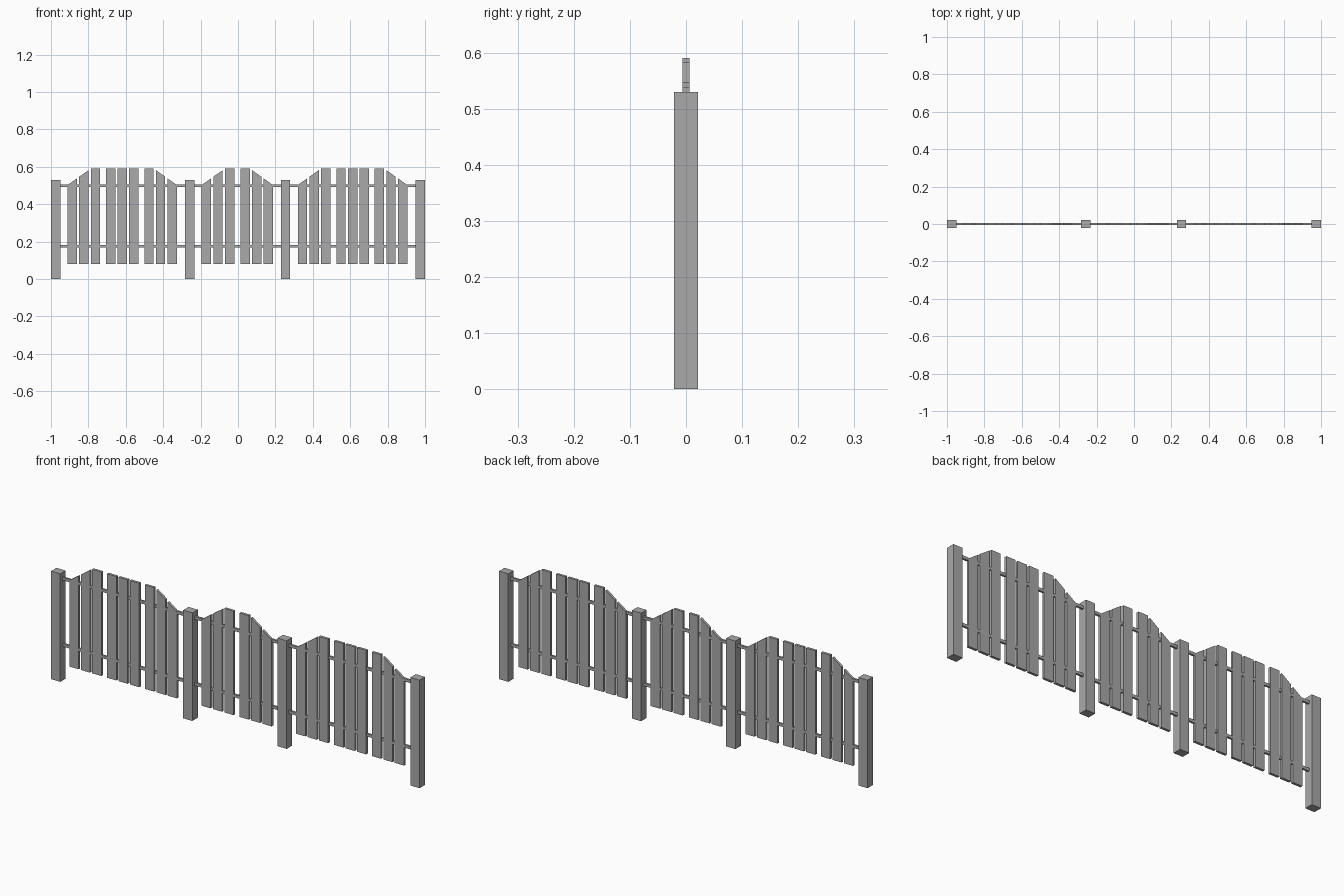
import bpy
import bmesh

cube = bpy.data.objects.get("Cube")
if cube:
    bpy.data.objects.remove(cube, do_unlink=True)

grey = bpy.data.materials.new("weathered grey")
grey.use_nodes = True
grey.diffuse_color = (0.4, 0.4, 0.4, 1)
grey.node_tree.nodes["Principled BSDF"].inputs["Base Color"].default_value = (0.4, 0.4, 0.4, 1)


def extrude_profile(name, points, depth):
    """Flat x-z outline given thickness along y, centred on y = 0."""
    bm = bmesh.new()
    face = bm.faces.new([bm.verts.new((x, -depth / 2, z)) for x, z in points])
    moved = bmesh.ops.extrude_face_region(bm, geom=[face])["geom"]
    verts = [v for v in moved if isinstance(v, bmesh.types.BMVert)]
    bmesh.ops.translate(bm, verts=verts, vec=(0, depth, 0))
    bmesh.ops.recalc_face_normals(bm, faces=bm.faces)
    mesh = bpy.data.meshes.new(name)
    bm.to_mesh(mesh)
    bm.free()
    mesh.materials.append(grey)
    obj = bpy.data.objects.new(name, mesh)
    bpy.context.collection.objects.link(obj)
    return obj


def block(name, x0, x1, z0, z1, depth):
    return extrude_profile(name, [(x0, z0), (x1, z0), (x1, z1), (x0, z1)], depth)


POST_W, POST_H, POST_D = 0.05, 0.53, 0.042
PLANK_W, PLANK_D, PITCH = 0.05, 0.0125, 0.062
BOTTOM, SHOULDER, CREST, SLOPE = 0.08, 0.503, 0.59, 0.71

# Posts
for x in (-0.975, -0.258, 0.254, 0.975):
    block("post", x - POST_W / 2, x + POST_W / 2, 0, POST_H, POST_D)

# Rails running through the planks
for name, z in (("lower_rail", 0.175), ("upper_rail", 0.5)):
    block(name, -0.96, 0.96, z - 0.007, z + 0.007, 0.010)

# Panels of planks in groups of three, shoulders cut to a slope at each end
panels = ((-0.824, -0.619, -0.414), (-0.107, 0.1), (0.407, 0.613, 0.818))
for groups in panels:
    start = groups[0] - PITCH - PLANK_W / 2
    end = groups[-1] + PITCH + PLANK_W / 2

    def top(x):
        return min(CREST, SHOULDER + SLOPE * min(x - start, end - x))

    run = (CREST - SHOULDER) / SLOPE
    for centre in groups:
        for step in (-1, 0, 1):
            x0 = centre + step * PITCH - PLANK_W / 2
            x1 = x0 + PLANK_W
            kinks = [x for x in (end - run, start + run) if x0 < x < x1]
            outline = [(x0, BOTTOM), (x1, BOTTOM), (x1, top(x1))]
            outline += [(x, top(x)) for x in kinks] + [(x0, top(x0))]
            extrude_profile("plank", outline, PLANK_D)
